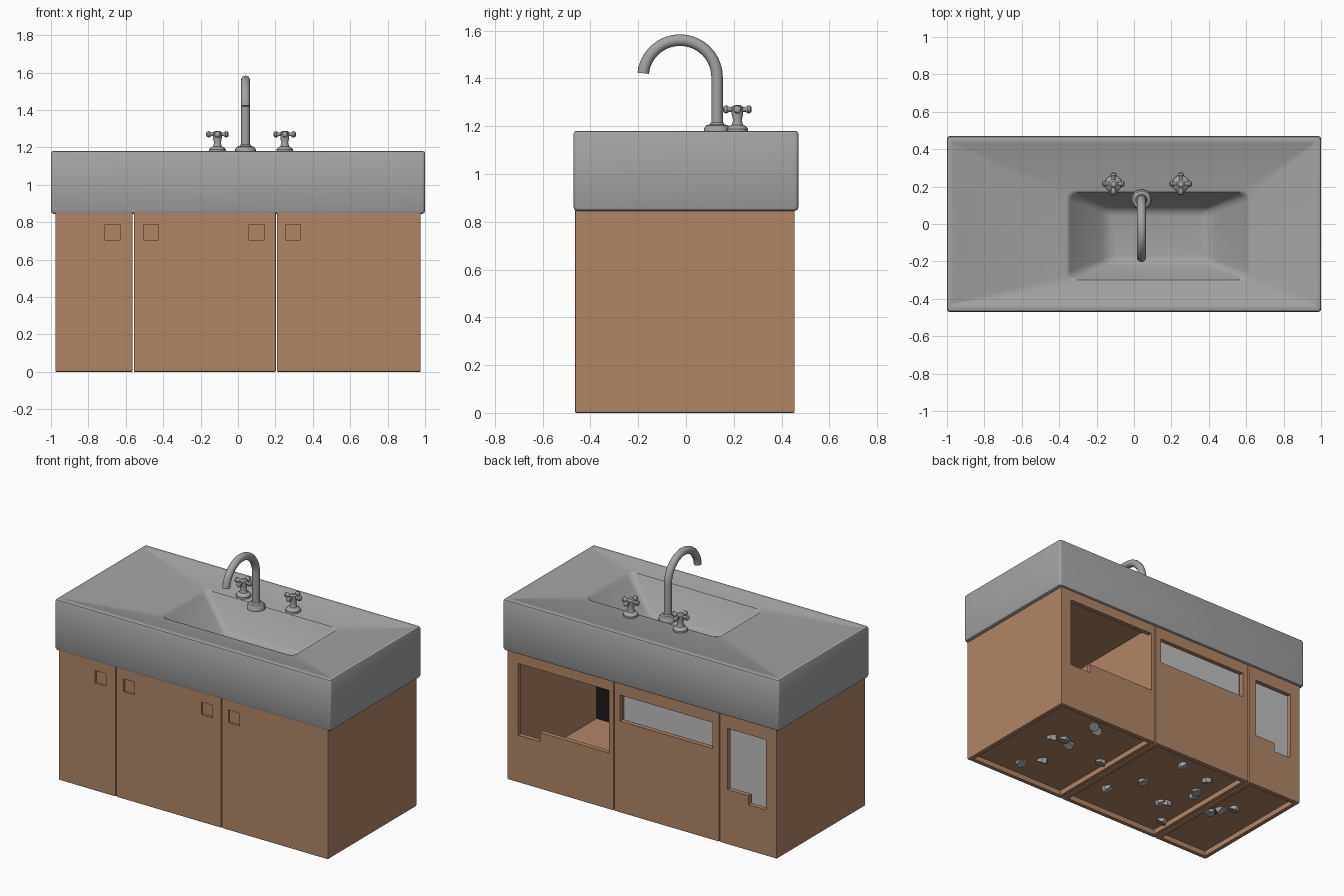
import bpy, bmesh, math, random
from mathutils import Vector

if "Cube" in bpy.data.objects:
    bpy.data.objects.remove(bpy.data.objects["Cube"], do_unlink=True)
random.seed(4)


def material(name, rgb):
    m = bpy.data.materials.new(name)
    m.use_nodes = True
    m.diffuse_color = (*rgb, 1)
    m.node_tree.nodes["Principled BSDF"].inputs["Base Color"].default_value = (*rgb, 1)
    return m


WOOD = material("warm brown wood", (0.44, 0.238, 0.13))
GREY = material("stone grey", (0.37, 0.37, 0.37))
PALE = material("pale grey", (0.52, 0.52, 0.52))
DARK = material("dark lining", (0.01, 0.01, 0.01))


def finish(name, bm, mat, smooth=False):
    bmesh.ops.recalc_face_normals(bm, faces=bm.faces)
    me = bpy.data.meshes.new(name)
    bm.to_mesh(me)
    bm.free()
    ob = bpy.data.objects.new(name, me)
    bpy.context.collection.objects.link(ob)
    me.materials.append(mat)
    if smooth:
        activate(ob)
        bpy.ops.object.shade_smooth_by_angle(angle=math.radians(35))
    return ob


def activate(ob):
    bpy.ops.object.select_all(action="DESELECT")
    ob.select_set(True)
    bpy.context.view_layer.objects.active = ob


def box(name, x, y, z, mat, bevel=0):
    bm = bmesh.new()
    bmesh.ops.create_cube(bm, size=1)
    for v in bm.verts:
        v.co = Vector([r[0] if c < 0 else r[1] for c, r in zip(v.co, (x, y, z))])
    if bevel:
        bmesh.ops.bevel(bm, geom=bm.edges[:], offset=bevel, segments=2, profile=0.5, affect="EDGES")
    return finish(name, bm, mat)


def cut(target, x, y, z):
    cutter = box("cutter", x, y, z, WOOD)
    cutter.hide_render = True
    mod = target.modifiers.new("cut", "BOOLEAN")
    mod.operation, mod.solver, mod.object = "DIFFERENCE", "EXACT", cutter
    activate(target)
    bpy.ops.object.modifier_apply(modifier=mod.name)
    bpy.data.objects.remove(cutter, do_unlink=True)


def loft(bm, rings, cap=True):
    loops = [[bm.verts.new(p) for p in ring] for ring in rings]
    n = len(loops[0])
    for a, b in zip(loops, loops[1:]):
        for i in range(n):
            bm.faces.new((a[i], a[(i + 1) % n], b[(i + 1) % n], b[i]))
    if cap:
        bm.faces.new(loops[0])
        bm.faces.new(loops[-1])


def rounded(cx, cy, hx, hy, r, z, steps=5):
    ring = []
    for k, (sx, sy) in enumerate(((1, 1), (-1, 1), (-1, -1), (1, -1))):
        for i in range(steps + 1):
            a = math.pi / 2 * (k + i / steps)
            ring.append((cx + sx * (hx - r) + r * math.cos(a), cy + sy * (hy - r) + r * math.sin(a), z))
    return ring


def lathe(bm, x, y, profile, sides=20):
    loft(bm, [[(x + r * math.cos(2 * math.pi * i / sides), y + r * math.sin(2 * math.pi * i / sides), z)
               for i in range(sides)] for r, z in profile])


def tube(bm, path, sides=16):
    # path of (point, direction, radius) in a plane of constant x, or along x
    rings = []
    for p, d, r in path:
        u = Vector((0, 0, 1)) if abs(d.x) > 0.5 else Vector((1, 0, 0))
        w = d.cross(u).normalized()
        rings.append([p + r * (u * math.cos(2 * math.pi * i / sides) + w * math.sin(2 * math.pi * i / sides))
                      for i in range(sides)])
    loft(bm, rings)


# Cabinet: three hollow bays, open holes in the back, square finger pulls in front
FRONT, BACK, TOP, WALL = -0.465, 0.455, 0.86, 0.03
bays = [
    ("right_bay", -0.98, -0.56, [(-0.90, -0.62, 0.36), (-0.90, -0.77, 0.30)], 0.76, [-0.67], PALE),
    ("middle_bay", -0.56, 0.205, [(-0.51, 0.16, 0.60)], 0.77, [-0.465, 0.10], PALE),
    ("left_bay", 0.205, 0.98, [(0.24, 0.90, 0.37), (0.74, 0.90, 0.31)], 0.78, [0.295], DARK),
]
for name, x0, x1, holes, hole_top, pulls, lining in bays:
    a, b = x0 + 0.003, x1 - 0.003
    bay = box(name, (a, b), (FRONT, BACK), (0, TOP), WOOD, 0.006)
    cut(bay, (a + WALL, b - WALL), (FRONT + WALL, BACK - WALL), (0.07, 0.83))
    cut(bay, (a + WALL, b - WALL), (FRONT + WALL, BACK - WALL), (-0.1, 0.035))
    for i, (h0, h1, low) in enumerate(holes):
        cut(bay, (h0 + 0.001 * i, h1 - 0.001 * i), (BACK - 0.05 - 0.005 * i, BACK + 0.1), (low, hole_top - 0.001 * i))
    for px in pulls:
        cut(bay, (px - 0.04, px + 0.04), (FRONT - 0.1, FRONT + 0.014), (0.705, 0.788))
    # Lining plate: close behind the hole, or against the door inside
    y = BACK - 0.065 if lining == PALE else FRONT + WALL + 0.002
    box(name + "_lining", (a + WALL, b - WALL), (y, y + 0.008), (0.07, 0.83), lining)

# Countertop with moulded basin, one loft from the underside up and into the bowl
bm = bmesh.new()
CX, CY = 0.13, -0.065
loft(bm, [
    rounded(0, 0, 0.985, 0.455, 0.01, 0.845),
    rounded(0, 0, 0.996, 0.466, 0.015, 0.85),
    rounded(0, 0, 1.0, 0.47, 0.015, 0.86),
    rounded(0, 0, 1.0, 0.47, 0.015, 1.168),
    rounded(0, 0, 0.996, 0.466, 0.015, 1.177),
    rounded(0, 0, 0.988, 0.458, 0.012, 1.18),
    rounded(0, 0, 0.97, 0.435, 0.01, 1.18),
    rounded(0, 0, 0.965, 0.43, 0.01, 1.177),
    rounded(CX, CY, 0.492, 0.247, 0.05, 1.177),
    rounded(CX, CY, 0.48, 0.235, 0.045, 1.172),
    rounded(CX, CY, 0.468, 0.225, 0.04, 1.155),
    rounded(CX, CY, 0.30, 0.155, 0.035, 1.0),
    rounded(CX, CY, 0.27, 0.135, 0.03, 0.98),
    rounded(CX, CY, 0.235, 0.11, 0.025, 0.972),
])
finish("countertop_basin", bm, GREY, True)

# Faucet: flange, upright and hooked spout
FX, FY, R = 0.04, 0.13, 0.155
bm = bmesh.new()
lathe(bm, FX, FY, [(0.055, 1.17), (0.055, 1.19), (0.046, 1.203), (0.032, 1.207), (0.026, 1.215)])
path = [(Vector((FX, FY, z)), Vector((0, 0, 1)), 0.024) for z in (1.19, 1.405)]
for i in range(1, 25):
    t = math.radians(174) * i / 24
    path.append((Vector((FX, FY - R + R * math.cos(t), 1.405 + R * math.sin(t))),
                 Vector((0, -math.sin(t), math.cos(t))), 0.024))
tube(bm, path)
finish("faucet", bm, GREY, True)

# Cross handles
for name, hx in (("right_tap", -0.11), ("left_tap", 0.25)):
    hy, hz = 0.215, 1.27
    bm = bmesh.new()
    lathe(bm, hx, hy, [(0.045, 1.17), (0.045, 1.188), (0.036, 1.2), (0.024, 1.205), (0.018, 1.225),
                       (0.024, 1.25), (0.024, 1.28), (0.014, 1.288)])
    for d in (Vector((1, 0, 0)), Vector((0, 1, 0))):
        c = Vector((hx, hy, hz))
        tube(bm, [(c + d * s, d, r) for s, r in (
            (-0.06, 0.007), (-0.055, 0.015), (-0.044, 0.017), (-0.034, 0.010),
            (0.034, 0.010), (0.044, 0.017), (0.055, 0.015), (0.06, 0.007))], 12)
    finish(name, bm, GREY, True)

# Loose chunks set in the underside
spots = [(0.60, 0.33), (0.55, 0.30), (0.71, 0.05), (0.64, 0.08), (0.57, 0.05), (0.57, -0.21), (0.66, -0.32),
         (0.28, 0.01), (0.04, -0.22), (-0.08, -0.01), (-0.14, 0.31), (-0.33, -0.14), (-0.37, -0.12),
         (-0.44, 0.06), (-0.42, 0.11), (-0.38, 0.26), (-0.49, -0.31), (-0.65, -0.03), (-0.68, 0.03),
         (-0.74, 0.10)]
for i, (x, y) in enumerate(spots):
    bm = bmesh.new()
    bmesh.ops.create_cone(bm, cap_ends=True, segments=6, radius1=0.036, radius2=0.03, depth=0.045)
    ob = finish("chunk_%02d" % (i + 1), bm, GREY)
    ob.location = (x, y, 0.038)
    ob.rotation_euler = [random.uniform(-0.5, 0.5), random.uniform(-0.5, 0.5), random.uniform(0, 3)]
